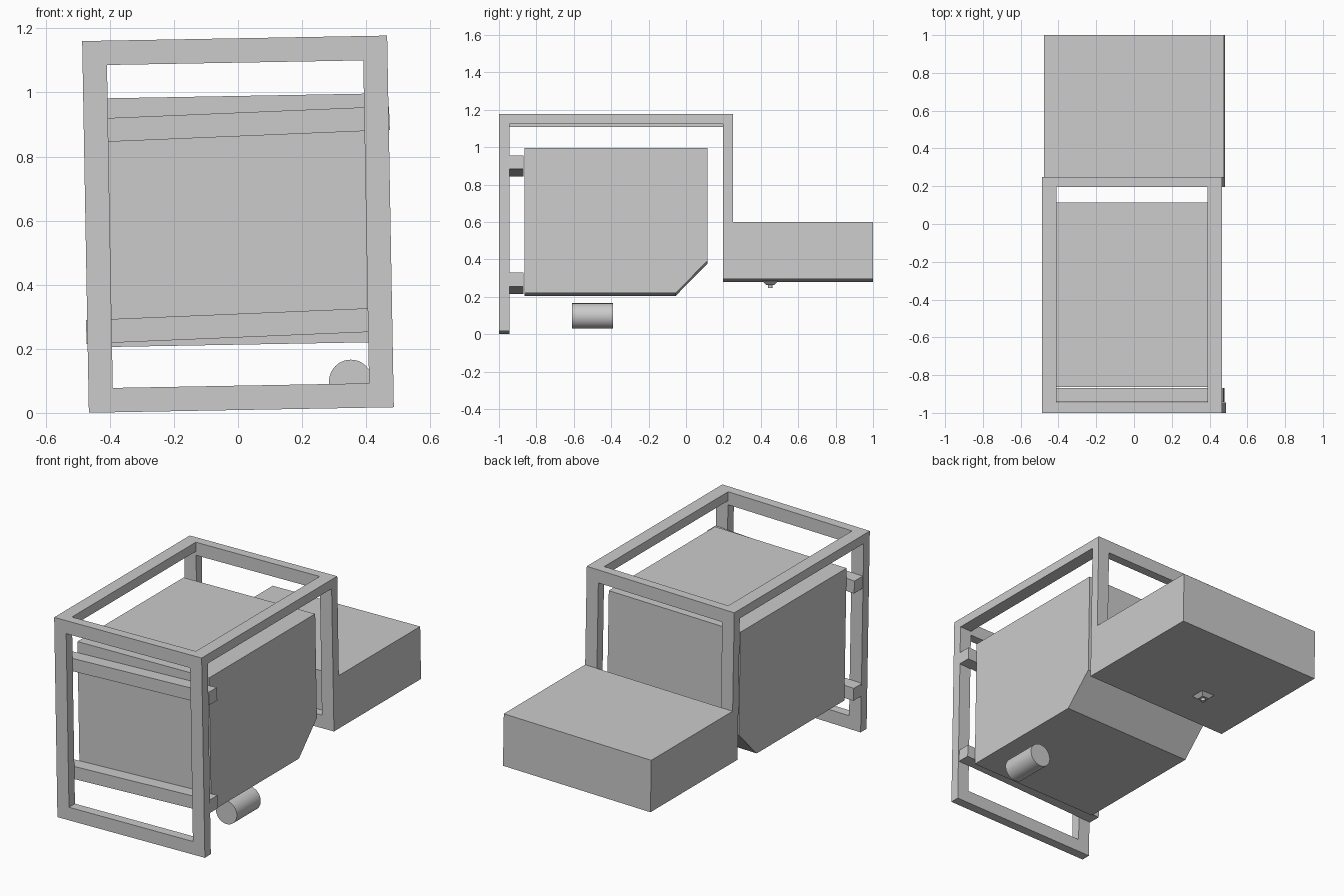
import bpy, bmesh
from math import radians
from mathutils import Matrix

if "Cube" in bpy.data.objects:
    bpy.data.objects.remove(bpy.data.objects["Cube"])

# The whole model leans slightly about the front-back axis
LEAN = Matrix.Translation((0, 0, 0.589)) @ Matrix.Rotation(radians(-1.03), 4, 'Y')
CZ = 0.589


def add_mesh(name, bm, matrix):
    bmesh.ops.recalc_face_normals(bm, faces=bm.faces)
    me = bpy.data.meshes.new(name)
    bm.to_mesh(me)
    bm.free()
    ob = bpy.data.objects.new(name, me)
    bpy.context.collection.objects.link(ob)
    ob.matrix_world = matrix
    return ob


def prism_y(name, loops, y0, y1, matrix=LEAN):
    """Ring or solid between an outer (and optional inner) x-z loop."""
    bm = bmesh.new()
    rings = [[[bm.verts.new((x, y, z)) for x, z in lp] for y in (y0, y1)] for lp in loops]
    n = len(loops[0])
    for front, back in rings:
        for i in range(n):
            j = (i + 1) % n
            bm.faces.new((front[i], front[j], back[j], back[i]))
    for side in (0, 1):
        if len(rings) == 1:
            bm.faces.new(rings[0][side])
        else:
            a, b = rings[0][side], rings[1][side]
            for i in range(n):
                j = (i + 1) % n
                bm.faces.new((a[i], a[j], b[j], b[i]))
    return add_mesh(name, bm, matrix)


def rect(hw, z0, z1):
    return [(-hw, z0), (hw, z0), (hw, z1), (-hw, z1)]


def box(name, x0, x1, y0, y1, z0, z1, matrix=LEAN):
    return prism_y(name, [[(x0, z0), (x1, z0), (x1, z1), (x0, z1)]], y0, y1, matrix)


HW, HZ, T = 0.476, 0.58, 0.076
Z_REAR = 0.2875 - CZ

# Front and rear rectangular hoops
for name, y0, y1, zb in (("front_frame", -1.0, -0.945, -HZ), ("rear_frame", 0.197, 0.25, Z_REAR)):
    prism_y(name, [rect(HW, zb, HZ), rect(HW - T, zb + T, HZ - T)], y0, y1)

# Top side bars joining the hoops
for name, x0 in (("left_top_bar", -HW), ("right_top_bar", HW - T)):
    box(name, x0, x0 + T, -0.945, 0.197, HZ - 0.053, HZ)

# Rear box
box("rear_box", -HW, HW, 0.25, 1.0, Z_REAR, 0.592 - CZ)

# Main body with chamfered lower rear edge, extruded across the width
bm = bmesh.new()
profile = [(-0.863, 0.213), (-0.055, 0.213), (0.115, 0.385), (0.115, 0.989), (-0.863, 0.989)]
face = bm.faces.new([bm.verts.new((-0.425, y, z - CZ)) for y, z in profile])
ext = bmesh.ops.extrude_face_region(bm, geom=[face])
bmesh.ops.translate(bm, vec=(0.85, 0, 0), verts=[v for v in ext["geom"] if isinstance(v, bmesh.types.BMVert)])
add_mesh("main_body", bm, LEAN)

# Mounting rails, tilted a little more than the frame
for name, x, z in (("upper_rail", -0.003, 0.90), ("lower_rail", 0.002, 0.2725)):
    m = Matrix.Translation((x, 0, z)) @ Matrix.Rotation(radians(-2.4), 4, 'Y')
    box(name, -HW, HW, -0.943, -0.868, -0.037, 0.037, m)

# Round canister under the body
bpy.ops.mesh.primitive_cylinder_add(vertices=48, radius=0.068, depth=0.22,
                                    location=(0.352, -0.5, 0.098), rotation=(radians(90), 0, 0))
bpy.context.object.name = "canister"
bpy.ops.object.shade_smooth_by_angle()

# Small tapered fitting and knob under the rear box
PX, PY = -0.125, 0.45
bpy.ops.mesh.primitive_cone_add(vertices=4, radius1=0.032, radius2=0.06, depth=0.02,
                                location=(PX, PY, 0.274), rotation=(0, 0, radians(45)))
bpy.context.object.name = "latch_plate"
bpy.ops.mesh.primitive_cylinder_add(vertices=12, radius=0.012, depth=0.02, location=(PX, PY, 0.258))
bpy.context.object.name = "latch_knob"
